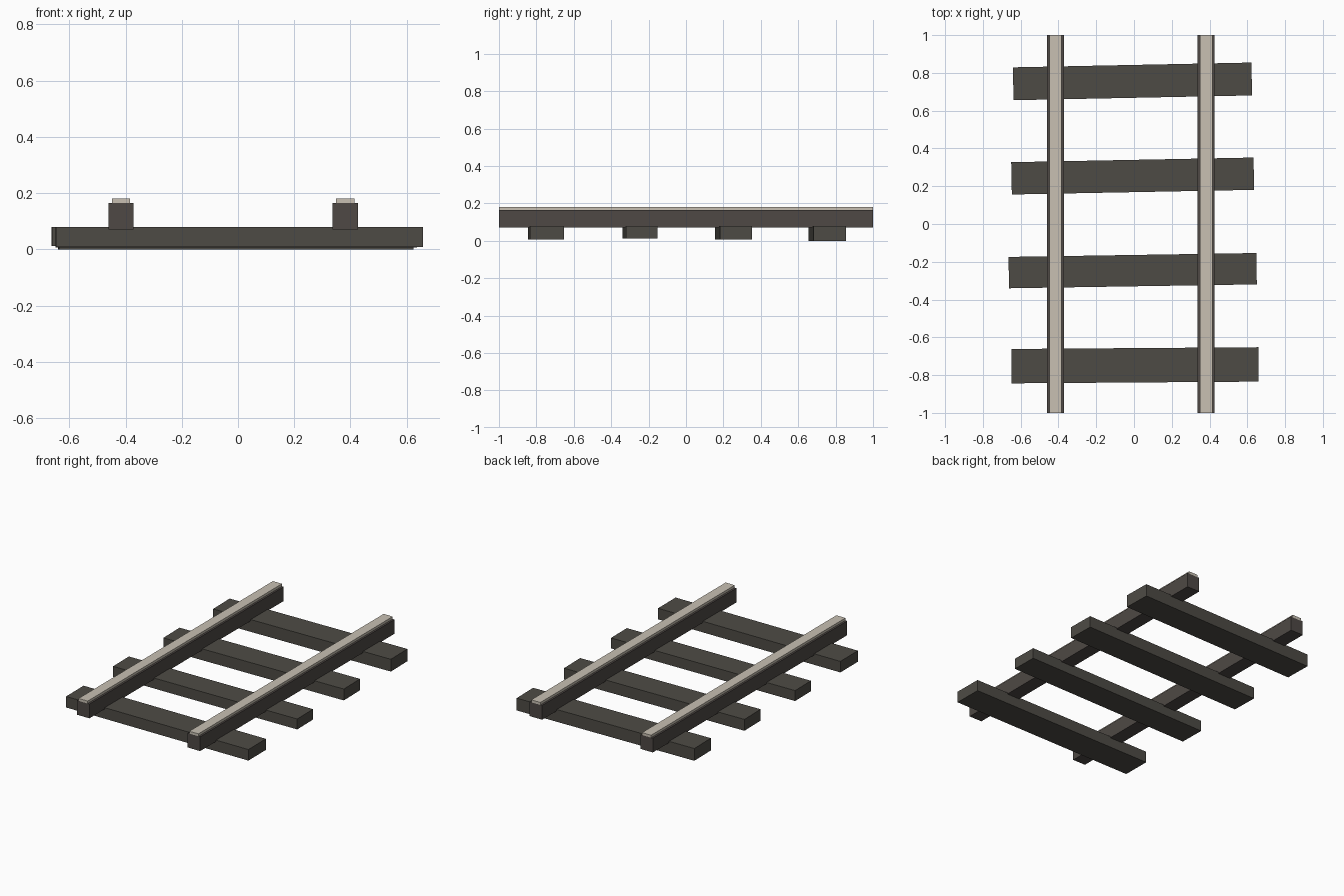
import bpy
import bmesh
import math
from mathutils import Matrix

if "Cube" in bpy.data.objects:
    bpy.data.objects.remove(bpy.data.objects["Cube"])


def material(name, rgb):
    m = bpy.data.materials.new(name)
    m.diffuse_color = (*rgb, 1.0)
    m.use_nodes = True
    m.node_tree.nodes["Principled BSDF"].inputs["Base Color"].default_value = m.diffuse_color
    return m


TIE = material("dark_weathered_wood", (0.076, 0.071, 0.060))
RAIL = material("dark_iron", (0.077, 0.066, 0.059))
CAP = material("worn_pale_steel", (0.58, 0.53, 0.45))


def box(name, size, centre, mat, turn=0.0):
    """Box of the given size, turned about z by an angle in degrees."""
    bm = bmesh.new()
    bmesh.ops.create_cube(bm, size=1.0, matrix=Matrix.Diagonal((*size, 1.0)))
    mesh = bpy.data.meshes.new(name)
    bm.to_mesh(mesh)
    bm.free()
    mesh.materials.append(mat)
    ob = bpy.data.objects.new(name, mesh)
    ob.location = centre
    ob.rotation_euler.z = math.radians(turn)
    bpy.context.collection.objects.link(ob)
    return ob


# Cross ties, each slightly uneven: x, y, length, width, bottom, turn
TIE_TOP = 0.08
ties = [
    (0.005, -0.748, 1.307, 0.182, 0.008, 0.4),
    (-0.007, -0.247, 1.312, 0.166, 0.012, 0.9),
    (-0.007, 0.254, 1.283, 0.171, 0.006, 1.1),
    (-0.008, 0.755, 1.263, 0.174, 0.0, 1.15),
]
for i, (x, y, length, width, bottom, turn) in enumerate(ties, 1):
    box(f"cross_tie_{i}", (length, width, TIE_TOP - bottom),
        (x, y, (TIE_TOP + bottom) / 2), TIE, turn)

# Rails with a narrower bright running strip on top
for side, x in (("left", -0.416), ("right", 0.382)):
    box(f"{side}_rail", (0.09, 2.0, 0.093), (x, 0, 0.1175), RAIL)
    box(f"{side}_rail_cap", (0.065, 2.0, 0.018), (x, 0, 0.171), CAP)
